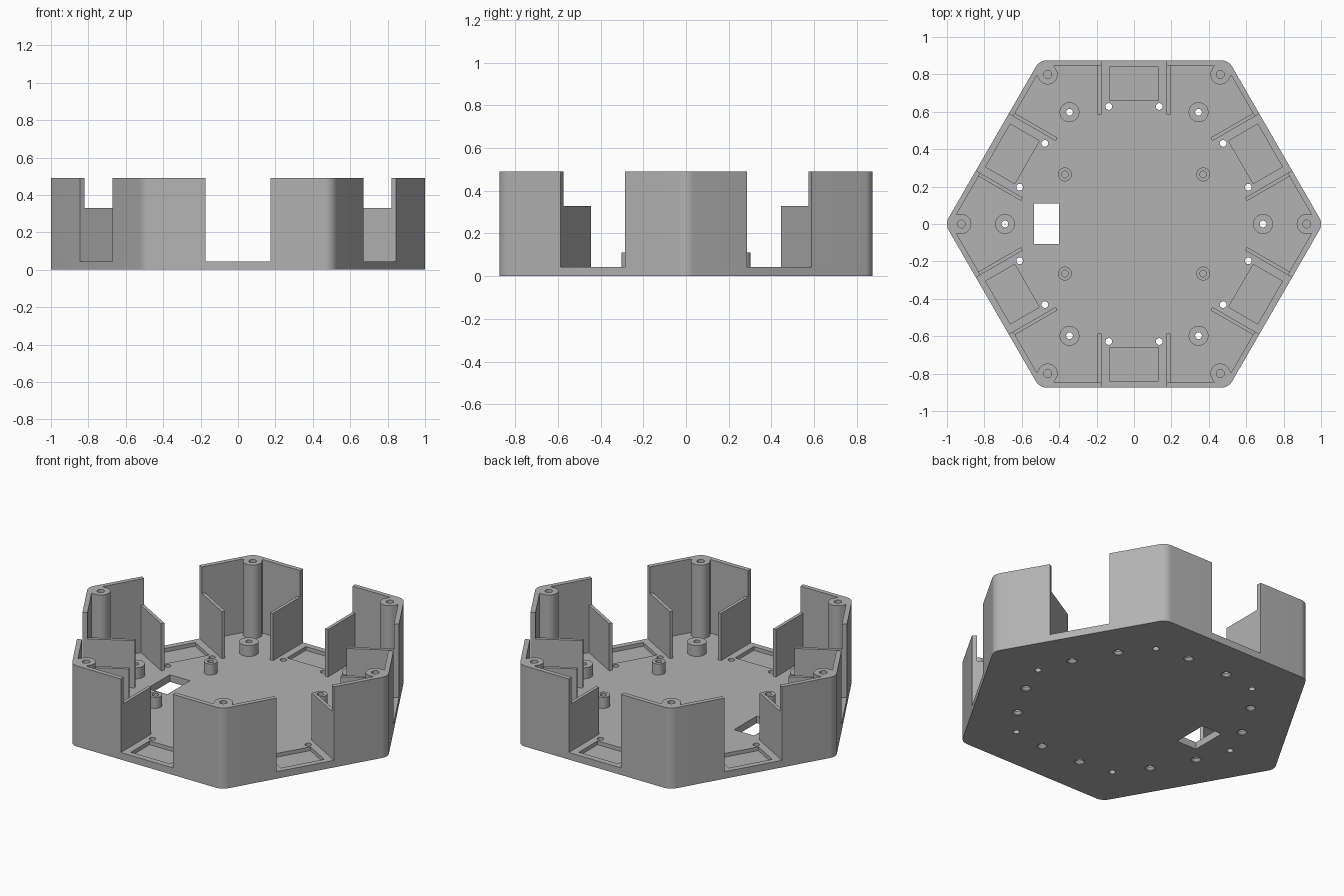
import bpy, bmesh
from math import cos, sin, radians, pi, sqrt

cube = bpy.data.objects.get("Cube")
if cube:
    bpy.data.objects.remove(cube)

APOTHEM, WALL, FLOOR, TOP = 0.875, 0.028, 0.043, 0.49
ROUND, HALF_GAP, POST_AT, POST_R = 0.067, 0.175, 0.923, 0.053

grey = bpy.data.materials.new("plain_grey")
grey.use_nodes = True
colour = (0.45, 0.45, 0.45, 1)
grey.diffuse_color = colour
grey.node_tree.nodes["Principled BSDF"].inputs["Base Color"].default_value = colour


def arc(cx, cy, r, start, end, steps):
    angles = [radians(start + (end - start) * i / steps) for i in range(steps + 1)]
    return [(cx + r * cos(a), cy + r * sin(a)) for a in angles]


def circle(cx, cy, r, steps=32):
    return arc(cx, cy, r, 0, 360, steps)[:-1]


def rect(x0, x1, y0, y1):
    return [(x0, y0), (x1, y0), (x1, y1), (x0, y1)]


def turn(points, degrees):
    c, s = cos(radians(degrees)), sin(radians(degrees))
    return [(x * c - y * s, x * s + y * c) for x, y in points]


def loft(bm, *rings):
    """Closed solid through (outline, height) rings."""
    loops = [[bm.verts.new((x, y, z)) for x, y in pts] for pts, z in rings]
    n = len(loops[0])
    for low, high in zip(loops, loops[1:]):
        for i in range(n):
            j = (i + 1) % n
            bm.faces.new((low[i], low[j], high[j], high[i]))
    bm.faces.new(loops[0][::-1])
    bm.faces.new(loops[-1])


def prism(bm, pts, z0, z1):
    loft(bm, (pts, z0), (pts, z1))


def finish(name, bm):
    bmesh.ops.recalc_face_normals(bm, faces=bm.faces[:])
    mesh = bpy.data.meshes.new(name)
    bm.to_mesh(mesh)
    bm.free()
    mesh.materials.append(grey)
    obj = bpy.data.objects.new(name, mesh)
    bpy.context.collection.objects.link(obj)
    return obj


corners = [60 * k for k in range(6)]
sides = [30 + a for a in corners]
small_boss_spots = [(x, y) for x in (-0.37, 0.37) for y in (-0.265, 0.265)]
corner_arc = arc((APOTHEM - ROUND) / cos(pi / 6), 0, ROUND, -30, 30, 8)

# Cutter holding every pocket and hole
bm = bmesh.new()
for a in sides:
    prism(bm, turn(rect(0.66, 0.84, -0.132, 0.132), a), 0.02, 0.1)
    for t in (-0.135, 0.135):
        wide, narrow = (turn(circle(0.628, t, r), a) for r in (0.028, 0.018))
        loft(bm, (wide, -0.01), (wide, 0.005), (narrow, 0.018), (narrow, 0.1))
for a in corners:
    prism(bm, turn(circle(0.69, 0, 0.018), a), -0.01, 0.2)
    prism(bm, turn(circle(POST_AT, 0, 0.021), a), 0.25, 0.6)
for x, y in small_boss_spots:
    prism(bm, circle(x, y, 0.018), 0.05, 0.2)
prism(bm, rect(-0.535, -0.4, -0.107, 0.11), -0.01, 0.2)
cutter = finish("hole_cutter", bm)
cutter.hide_render = True

# Hexagonal floor plate with rounded corners
bm = bmesh.new()
prism(bm, [p for a in corners for p in turn(corner_arc, a)], 0, FLOOR)
parts = [finish("floor_plate", bm)]

# Corner walls, each with its screw post merged in
inner = APOTHEM - WALL
join = 0.06
corner_x = inner / cos(pi / 6)
end_out, end_in = (turn([(r, -HALF_GAP)], 30)[0] for r in (APOTHEM, inner))
upper = [end_out, end_in, (corner_x - join / 2, join * sqrt(3) / 2)]
outline = ([(x, -y) for x, y in upper[:1]] + corner_arc + upper
           + arc(POST_AT, 0, POST_R, 100, 260, 16)
           + [(x, -y) for x, y in upper[:0:-1]])
for k, a in enumerate(corners):
    bm = bmesh.new()
    prism(bm, turn(outline, a), FLOOR, TOP)
    parts.append(finish(f"corner_wall_{k + 1}", bm))

# Standoffs on the floor
bm = bmesh.new()
for a in corners:
    prism(bm, turn(circle(0.69, 0, 0.053), a), FLOOR, 0.11)
parts.append(finish("ring_standoffs", bm))
bm = bmesh.new()
for x, y in small_boss_spots:
    prism(bm, circle(x, y, 0.037), FLOOR, 0.11)
parts.append(finish("board_standoffs", bm))

for obj in parts:
    mod = obj.modifiers.new("holes", "BOOLEAN")
    mod.operation, mod.solver, mod.object = "DIFFERENCE", "EXACT", cutter
    bpy.context.view_layer.objects.active = obj
    bpy.ops.object.modifier_apply(modifier=mod.name)
bpy.data.objects.remove(cutter)

# Guide fins on both sides of every opening
bm = bmesh.new()
for a in sides:
    for t in (-HALF_GAP - 0.02, HALF_GAP):
        prism(bm, turn(rect(0.585, inner + 0.002, t, t + 0.02), a), FLOOR, 0.33)
parts.append(finish("guide_fins", bm))

bpy.ops.object.select_all(action="DESELECT")
for obj in parts:
    obj.select_set(True)
bpy.context.view_layer.objects.active = parts[0]
bpy.ops.object.shade_smooth_by_angle(angle=radians(30))
